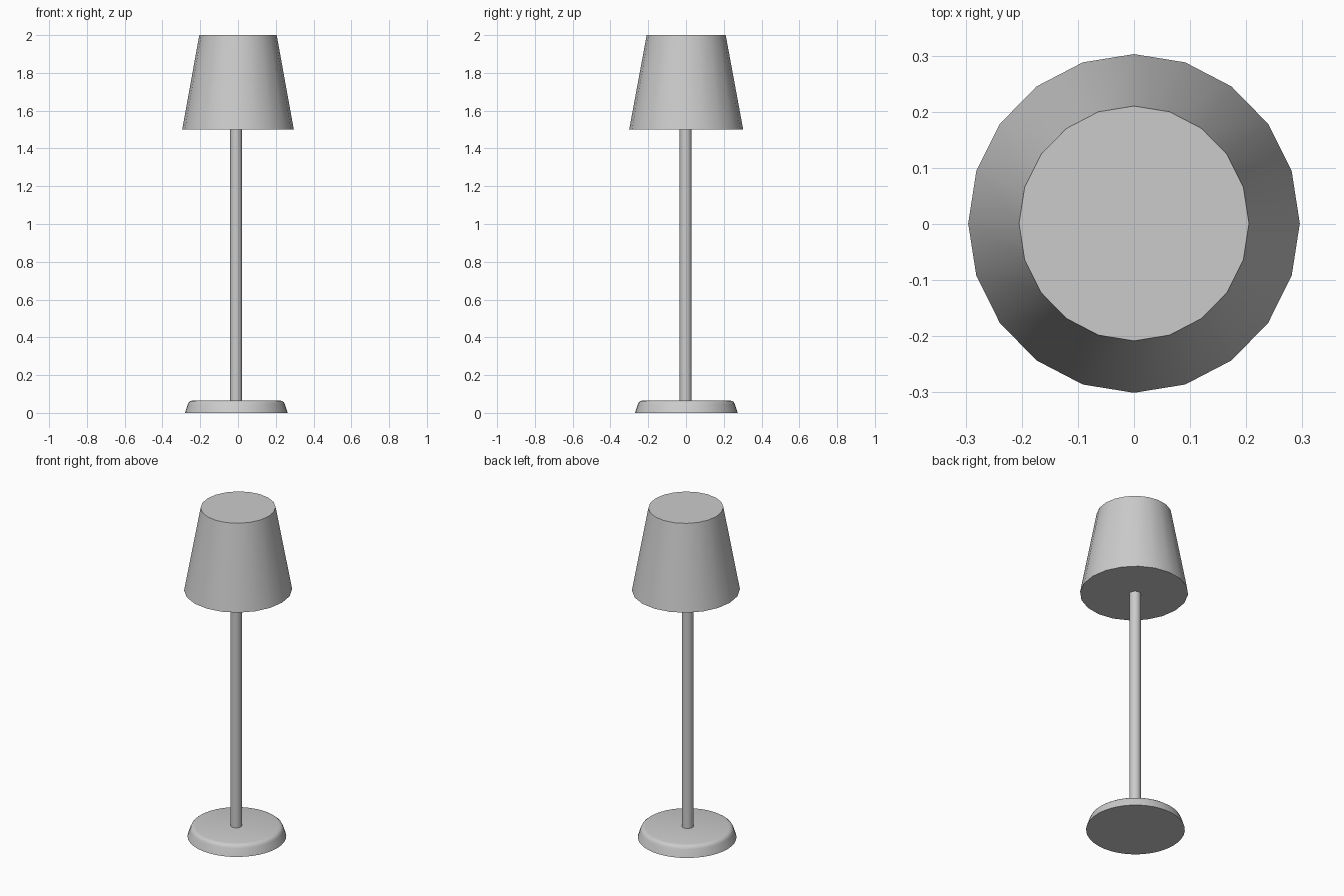
import bpy
import bmesh
from math import cos, sin, tau, radians

if "Cube" in bpy.data.objects:
    bpy.data.objects.remove(bpy.data.objects["Cube"])


def lathe(name, profile, sides, centre=(0, 0), stretch=(1, 1)):
    """Closed solid turned from (radius, z) rings, bottom to top."""
    bm = bmesh.new()
    rings = []
    for r, z in profile:
        rings.append([bm.verts.new((centre[0] + r * stretch[0] * cos(tau * i / sides),
                                    centre[1] + r * stretch[1] * sin(tau * i / sides), z))
                      for i in range(sides)])
    for low, high in zip(rings, rings[1:]):
        for i in range(sides):
            j = (i + 1) % sides
            bm.faces.new((low[i], low[j], high[j], high[i]))
    bm.faces.new(rings[0][::-1])
    bm.faces.new(rings[-1])
    mesh = bpy.data.meshes.new(name)
    bm.to_mesh(mesh)
    bm.free()
    obj = bpy.data.objects.new(name, mesh)
    bpy.context.collection.objects.link(obj)
    bpy.ops.object.select_all(action='DESELECT')
    obj.select_set(True)
    bpy.context.view_layer.objects.active = obj
    bpy.ops.object.shade_smooth_by_angle(angle=radians(40))
    return obj


# Round foot with a sloped side and softened upper rim
lathe("base", [(0.272, 0), (0.257, 0.045), (0.252, 0.056), (0.243, 0.063), (0.23, 0.066)],
      40, centre=(-0.009, 0.002))

# Slender upright
lathe("pole", [(0.032, 0.06), (0.032, 1.505)], 20, centre=(-0.01, -0.002))

# Tapered closed shade, slightly deeper than wide
lathe("shade", [(0.3, 1.5), (0.208, 2.0)], 20, centre=(0, 0.001), stretch=(0.985, 1.006))
